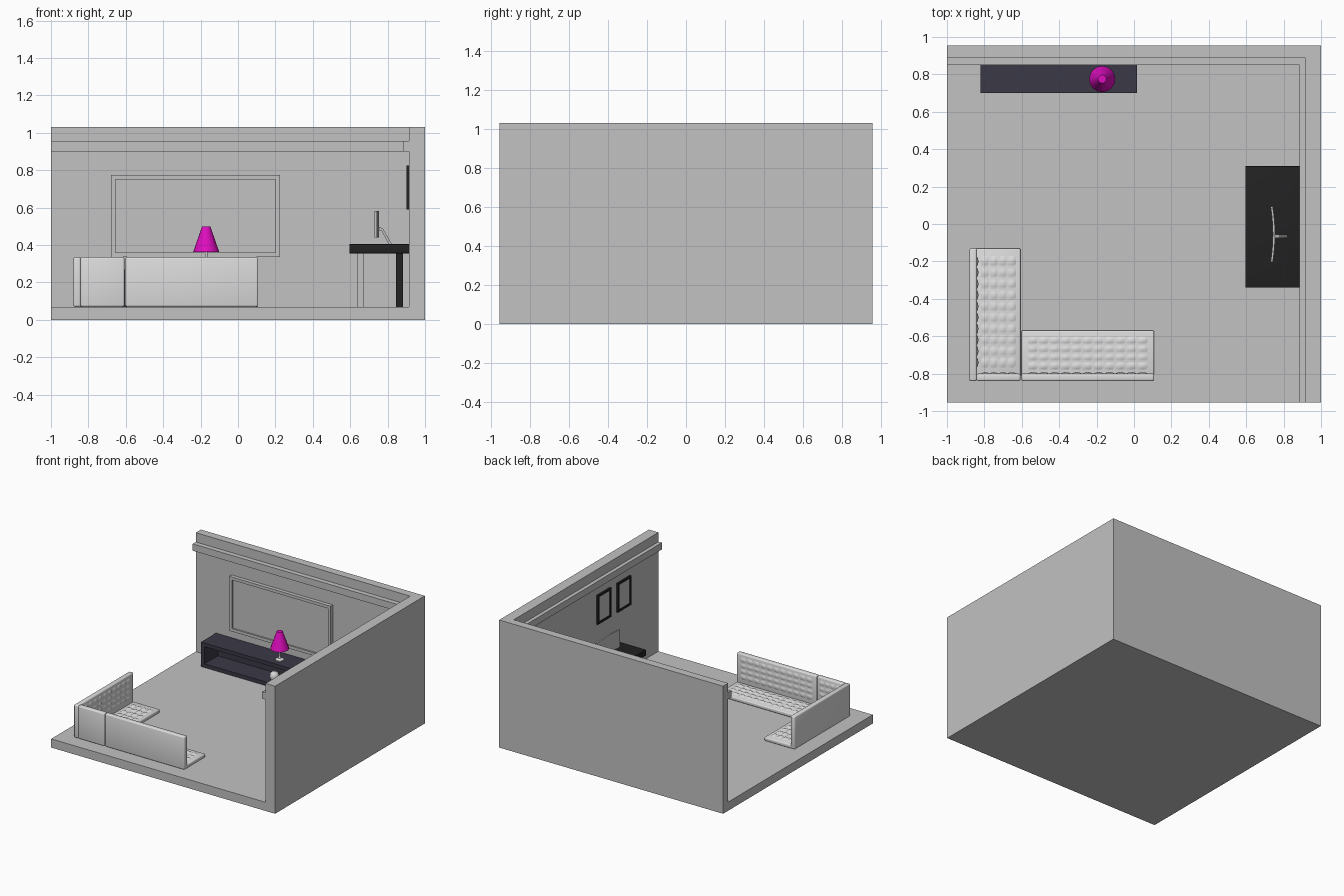
import bpy, bmesh, math
from mathutils import Vector

if "Cube" in bpy.data.objects:
    bpy.data.objects.remove(bpy.data.objects["Cube"])


def mat(name, rgb):
    m = bpy.data.materials.new(name)
    m.diffuse_color = (*rgb, 1)
    m.use_nodes = True
    m.node_tree.nodes["Principled BSDF"].inputs["Base Color"].default_value = m.diffuse_color
    return m


GREY = mat("wall grey", (0.54, 0.54, 0.54))
PALE = mat("pale upholstery", (0.72, 0.72, 0.72))
BLACK = mat("black", (0.016, 0.016, 0.016))
NAVY = mat("dark slate", (0.042, 0.040, 0.062))
PINK = mat("magenta", (0.74, 0.004, 0.52))


def from_bmesh(name, bm, m, smooth=False):
    bmesh.ops.recalc_face_normals(bm, faces=bm.faces)
    me = bpy.data.meshes.new(name)
    bm.to_mesh(me)
    bm.free()
    me.materials.append(m)
    ob = bpy.data.objects.new(name, me)
    bpy.context.collection.objects.link(ob)
    if smooth:
        for p in me.polygons:
            p.use_smooth = True
    return ob


def box(name, x, y, z, m, bevel=0):
    bm = bmesh.new()
    bmesh.ops.create_cube(bm, size=1)
    for v in bm.verts:
        v.co = [a[0] + (c + 0.5) * (a[1] - a[0]) for c, a in zip(v.co, (x, y, z))]
    if bevel:
        bmesh.ops.bevel(bm, geom=bm.edges[:], offset=bevel, segments=3,
                        profile=0.5, affect='EDGES')
    return from_bmesh(name, bm, m, bool(bevel))


def lathe(name, profile, centre, m, sides=16, smooth=True):
    bm = bmesh.new()
    rings = []
    for r, z in profile:
        rings.append([bm.verts.new((centre[0] + r * math.cos(2 * math.pi * i / sides),
                                    centre[1] + r * math.sin(2 * math.pi * i / sides), z))
                      for i in range(sides)])
    for a, b in zip(rings, rings[1:]):
        for i in range(sides):
            j = (i + 1) % sides
            bm.faces.new((a[i], a[j], b[j], b[i]))
    bm.faces.new(rings[0])
    bm.faces.new(rings[-1])
    ob = from_bmesh(name, bm, m)
    if smooth:
        bpy.context.view_layer.objects.active = ob
        ob.select_set(True)
        bpy.ops.object.shade_smooth_by_angle(angle=math.radians(40))
        ob.select_set(False)
    return ob


def tufts(name, origin, u, v, n, nu, nv, m, height=0.009, sub=4):
    """Quilted panel spanning u and v, bulging along n."""
    o, u, v, n = map(Vector, (origin, u, v, n))
    bm = bmesh.new()
    grid = [[bm.verts.new(o + u * (i / (nu * sub)) + v * (j / (nv * sub)) + n * height *
             math.sqrt(abs(math.sin(math.pi * i / sub) * math.sin(math.pi * j / sub))))
             for j in range(nv * sub + 1)] for i in range(nu * sub + 1)]
    for i in range(nu * sub):
        for j in range(nv * sub):
            bm.faces.new((grid[i][j], grid[i + 1][j], grid[i + 1][j + 1], grid[i][j + 1]))
    return from_bmesh(name, bm, m, True)


def frame(name, axis, a, b, depth, w, m):
    """Four bars around rectangle a x z(b); axis is the thin direction."""
    for tag, aa, bb in (("left", (a[0], a[0] + w), b), ("right", (a[1] - w, a[1]), b),
                        ("bottom", (a[0] + w, a[1] - w), (b[0], b[0] + w)),
                        ("top", (a[0] + w, a[1] - w), (b[1] - w, b[1]))):
        if axis == 'x':
            box(f"{name}_{tag}", depth, aa, bb, m)
        else:
            box(f"{name}_{tag}", aa, depth, bb, m)


# Room shell with cornice
box("floor", (-1, 1), (-0.955, 0.955), (0, 0.07), GREY)
box("right_wall", (0.915, 1), (-0.955, 0.955), (0.07, 1.03), GREY)
box("back_wall", (-1, 0.915), (0.89, 0.955), (0.07, 1.03), GREY)
box("right_cornice", (0.885, 0.915), (-0.955, 0.89), (0.90, 0.955), GREY)
box("back_cornice", (-1, 0.885), (0.85, 0.89), (0.90, 0.955), GREY)

# Wall screen
frame("screen_bezel", 'y', (-0.68, 0.225), (0.335, 0.775), (0.86, 0.89), 0.024, GREY)
box("screen_panel", (-0.656, 0.201), (0.872, 0.89), (0.359, 0.751), GREY)

# Low open media shelf
frame("media_shelf", 'y', (-0.82, 0.015), (0.07, 0.268), (0.70, 0.89), 0.03, NAVY)
box("media_shelf_back", (-0.79, -0.015), (0.87, 0.89), (0.10, 0.238), NAVY)
lathe("shelf_ornament", [(0.015, 0.10), (0.03, 0.115), (0.036, 0.14), (0.03, 0.165), (0.012, 0.18)],
      (-0.2, 0.75), PALE)

# Table lamp
LAMP = (-0.17, 0.775)
lathe("lamp_base", [(0.032, 0.268), (0.032, 0.276), (0.012, 0.284), (0.007, 0.30),
                    (0.007, 0.37)], LAMP, PALE)
lathe("lamp_shade", [(0.07, 0.362), (0.022, 0.50)], LAMP, PINK)

# Corner sofa: two seats, three back panels
box("side_seat", (-0.85, -0.607), (-0.83, -0.13), (0.07, 0.10), PALE, 0.008)
box("front_seat", (-0.603, 0.108), (-0.83, -0.57), (0.07, 0.10), PALE, 0.008)
box("side_back", (-0.88, -0.84), (-0.84, -0.13), (0.07, 0.335), PALE, 0.01)
box("corner_back", (-0.842, -0.607), (-0.84, -0.80), (0.07, 0.335), PALE, 0.01)
box("front_back", (-0.603, 0.108), (-0.84, -0.80), (0.07, 0.335), PALE, 0.01)
tufts("side_seat_quilting", (-0.82, -0.77, 0.099), (0.19, 0, 0), (0, 0.6, 0), (0, 0, 1),
      4, 10, PALE)
tufts("front_seat_quilting", (-0.57, -0.78, 0.099), (0.645, 0, 0), (0, 0.18, 0), (0, 0, 1),
      11, 4, PALE)
tufts("side_back_quilting", (-0.841, -0.77, 0.13), (0, 0.6, 0), (0, 0, 0.18), (1, 0, 0),
      10, 4, PALE)
tufts("corner_back_quilting", (-0.82, -0.801, 0.13), (0.19, 0, 0), (0, 0, 0.18), (0, 1, 0),
      4, 4, PALE)
tufts("front_back_quilting", (-0.57, -0.801, 0.13), (0.645, 0, 0), (0, 0, 0.18), (0, 1, 0),
      11, 4, PALE)

# Desk: pale front legs, black rear legs
box("desk_top", (0.595, 0.915), (-0.34, 0.31), (0.355, 0.405), BLACK, 0.004)
for side, y in (("near", -0.30), ("far", 0.24)):
    box(f"desk_front_leg_{side}", (0.64, 0.67), (y, y + 0.03), (0.07, 0.36), GREY)
    box(f"desk_rear_leg_{side}", (0.845, 0.883), (y, y + 0.035), (0.07, 0.36), BLACK)

# Curved monitor, ends bent towards the sitter
bm = bmesh.new()
rows = []
for i in range(13):
    t = i / 6 - 1
    xf = 0.748 - 0.012 * t * t
    rows.append([bm.verts.new((x, -0.055 + 0.148 * t, z))
                 for x, z in ((xf - 0.006, 0.44), (xf + 0.006, 0.44),
                              (xf + 0.006, 0.582), (xf - 0.006, 0.582))])
for a, b in zip(rows, rows[1:]):
    for k in range(4):
        bm.faces.new((a[k], a[(k + 1) % 4], b[(k + 1) % 4], b[k]))
bm.faces.new(rows[0])
bm.faces.new(rows[-1])
from_bmesh("monitor", bm, GREY)

# Slanted monitor stand: side profile extruded along y
bm = bmesh.new()
prof = [(0.75, 0.50), (0.775, 0.488), (0.822, 0.405), (0.806, 0.405), (0.768, 0.475), (0.75, 0.48)]
f = bm.faces.new([bm.verts.new((x, -0.075, z)) for x, z in prof])
new = bmesh.ops.extrude_face_region(bm, geom=[f])["geom"]
bmesh.ops.translate(bm, vec=(0, 0.02, 0), verts=[g for g in new if isinstance(g, bmesh.types.BMVert)])
from_bmesh("monitor_stand", bm, GREY)

# Picture frames on the right wall
for i, y in enumerate((-0.335, -0.59)):
    frame(f"picture_frame_{i + 1}", 'x', (y, y + 0.172), (0.59, 0.825), (0.90, 0.916), 0.016, BLACK)
    box(f"picture_{i + 1}", (0.908, 0.916), (y + 0.016, y + 0.156), (0.606, 0.809), GREY)
